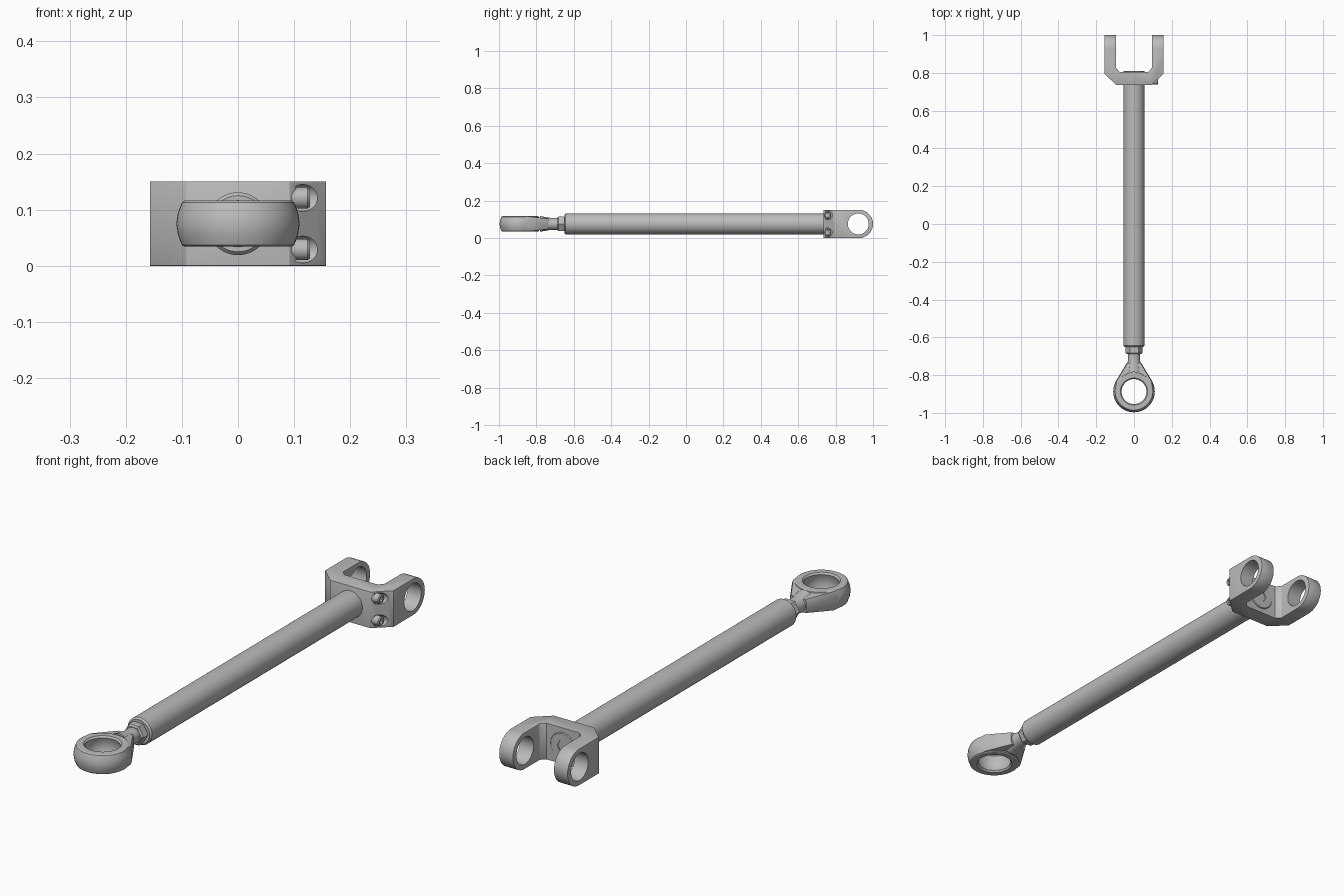
import bpy, bmesh, math
from mathutils import Matrix, Vector

cube = bpy.data.objects.get("Cube")
if cube:
    bpy.data.objects.remove(cube, do_unlink=True)

steel = bpy.data.materials.new("grey steel")
steel.use_nodes = True
GREY = (0.5, 0.5, 0.5, 1)
steel.diffuse_color = GREY
steel.node_tree.nodes["Principled BSDF"].inputs["Base Color"].default_value = GREY

MID = 0.075          # height of the rod axis
EYE_Y = -0.887       # centre of the eye
PIN_Y = 0.921        # centre of the fork pin holes


def finish(name, bm):
    bmesh.ops.recalc_face_normals(bm, faces=bm.faces)
    mesh = bpy.data.meshes.new(name)
    bm.to_mesh(mesh)
    bm.free()
    mesh.materials.append(steel)
    obj = bpy.data.objects.new(name, mesh)
    bpy.context.collection.objects.link(obj)
    return obj


def lathe(name, profile, axis, centre, sides=40):
    """Solid of revolution from (radius, distance along axis) pairs."""
    bm = bmesh.new()
    turn = Vector((0, 0, 1)).rotation_difference(Vector(axis)).to_matrix()
    rings = []
    for r, t in profile:
        rings.append([bm.verts.new(turn @ Vector((r * math.cos(a), r * math.sin(a), t)) + Vector(centre))
                      for a in (math.tau * i / sides for i in range(sides))])
    for lo, hi in zip(rings, rings[1:]):
        for i in range(sides):
            j = (i + 1) % sides
            bm.faces.new((lo[i], lo[j], hi[j], hi[i]))
    bm.faces.new(rings[0])
    bm.faces.new(rings[-1])
    return finish(name, bm)


def prism(name, points, depth):
    """Extrude a closed outline of 3D points."""
    bm = bmesh.new()
    face = bm.faces.new([bm.verts.new(p) for p in points])
    out = bmesh.ops.extrude_face_region(bm, geom=[face])
    bmesh.ops.translate(bm, vec=depth, verts=[v for v in out["geom"] if isinstance(v, bmesh.types.BMVert)])
    return finish(name, bm)


def apply(obj, kind, **settings):
    mod = obj.modifiers.new(kind, kind)
    for key, value in settings.items():
        setattr(mod, key, value)
    bpy.context.view_layer.objects.active = obj
    bpy.ops.object.modifier_apply(modifier=mod.name)


def combine(obj, other, operation):
    apply(obj, "BOOLEAN", object=other, operation=operation, solver="EXACT")
    bpy.data.objects.remove(other, do_unlink=True)


def smooth(obj, angle=30):
    bpy.ops.object.select_all(action="DESELECT")
    obj.select_set(True)
    bpy.context.view_layer.objects.active = obj
    bpy.ops.object.shade_smooth_by_angle(angle=math.radians(angle))


Y = (0, 1, 0)
X = (1, 0, 0)
Z = (0, 0, 1)

# Long rod, with a collar and hex socket showing inside the fork
rod = lathe("rod", [(0.05, -0.65), (0.056, -0.643), (0.056, 0.807), (0.053, 0.81)], Y, (0, 0, MID), 48)
combine(rod, lathe("socket_cutter", [(0.024, 0.785), (0.024, 0.83)], Y, (0, 0, MID), 6), "DIFFERENCE")
smooth(rod)

# Lock nut and threaded neck
lathe("lock_nut", [(0.039, -0.688), (0.045, -0.682), (0.045, -0.655), (0.04, -0.64)], Y, (0, 0, MID), 6)
smooth(lathe("neck", [(0.042, -0.78), (0.034, -0.735), (0.032, -0.72), (0.032, -0.63)], Y, (0, 0, MID)))

# Eye end: bulged ring merged with a tapering shank
eye = lathe("eye_end", [(0.095, -0.041), (0.1, -0.038), (0.107, -0.02), (0.11, 0),
                        (0.107, 0.02), (0.1, 0.038), (0.095, 0.041)], Z, (0, EYE_Y, MID), 48)
bm = bmesh.new()
for y, half_x, half_z in ((EYE_Y, 0.098, 0.039), (-0.835, 0.093, 0.039), (-0.735, 0.033, 0.028)):
    for sx in (-1, 1):
        for sz in (-1, 1):
            bm.verts.new((sx * half_x, y, MID + sz * half_z))
            bm.verts.new((sx * (half_x + 0.005), y, MID + sz * half_z * 0.6))
bmesh.ops.convex_hull(bm, input=bm.verts)
combine(eye, finish("shank", bm), "UNION")
# Concave bearing seat
combine(eye, lathe("seat_cutter", [(0.072, -0.06), (0.072, -0.041), (0.066, -0.034), (0.072, -0.018), (0.074, 0),
                                   (0.072, 0.018), (0.066, 0.034), (0.072, 0.041), (0.072, 0.06)],
                   Z, (0, EYE_Y, MID), 40), "DIFFERENCE")
smooth(eye)

# Fork: U outline seen from above, cut to a round-ended side outline
half = [(0.092, 0.735), (0.157, 0.795), (0.157, 1.0), (0.094, 1.0), (0.094, 0.825), (0.076, 0.806)]
outline = half + [(-x, y) for x, y in reversed(half)]
fork = prism("fork", [(x, y, 0) for x, y in outline], (0, 0, 2 * MID))
arc = [(-0.3, 1.0 - MID + MID * math.cos(a), MID + MID * math.sin(a))
       for a in (math.pi * (i / 20 - 0.5) for i in range(21))]
side = prism("side_outline", [(-0.3, 0.6, 0)] + arc + [(-0.3, 0.6, 2 * MID)], (0.6, 0, 0))
combine(fork, side, "INTERSECT")
apply(fork, "BEVEL", width=0.005, segments=2, limit_method="ANGLE", angle_limit=math.radians(35))
combine(fork, lathe("pin_cutter", [(0.056, -0.3), (0.056, 0.3)], X, (0, PIN_Y, MID)), "DIFFERENCE")

# Clamp bolts sunk into the left front corner of the fork
for level, z in (("lower", 0.029), ("upper", 0.121)):
    combine(fork, lathe("pocket_cutter", [(0.024, 0.103), (0.024, 0.2)], X, (0, 0.757, z), 24), "DIFFERENCE")
    bolt = lathe(level + "_clamp_bolt", [(0.019, 0.09), (0.019, 0.124), (0.016, 0.128)], X, (0, 0.757, z), 20)
    combine(bolt, lathe("key_cutter", [(0.01, 0.115), (0.01, 0.14)], X, (0, 0.757, z), 6), "DIFFERENCE")
    smooth(bolt)
smooth(fork)
